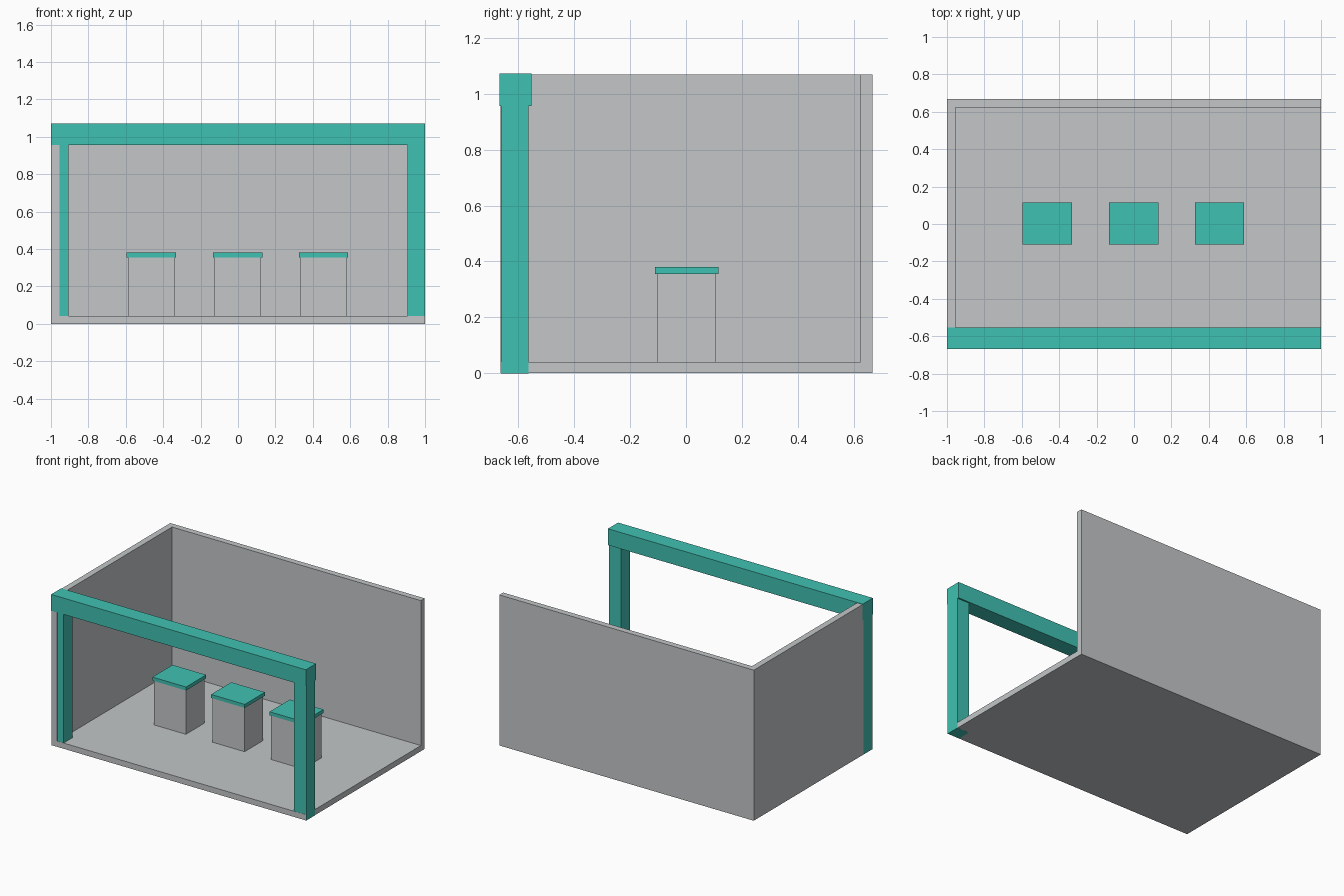
import bpy

if "Cube" in bpy.data.objects:
    bpy.data.objects.remove(bpy.data.objects["Cube"])


def material(name, color):
    m = bpy.data.materials.new(name)
    m.diffuse_color = (*color, 1.0)
    m.use_nodes = True
    m.node_tree.nodes["Principled BSDF"].inputs["Base Color"].default_value = m.diffuse_color
    return m


GREY = material("light_grey", (0.546, 0.565, 0.578))
TEAL = material("teal", (0.051, 0.533, 0.445))


def box(name, x, y, z, mat):
    """Axis-aligned box from (min, max) ranges."""
    lo, hi = zip(x, y, z)
    bpy.ops.mesh.primitive_cube_add(
        size=1, location=[(a + b) / 2 for a, b in zip(lo, hi)])
    ob = bpy.context.object
    ob.name = name
    ob.scale = [b - a for a, b in zip(lo, hi)]
    bpy.ops.object.transform_apply(location=False, rotation=False, scale=True)
    ob.data.materials.append(mat)
    return ob


FRONT, BACK, WALL_TOP, FLOOR_TOP = -0.663, 0.667, 1.069, 0.041
INNER_X, INNER_Y = -0.955, 0.624

# Booth shell: floor slab and two walls
box("floor", (-0.999, 0.999), (FRONT, BACK), (0.0005, FLOOR_TOP), GREY)
box("back_wall", (-0.999, 0.999), (INNER_Y, BACK), (FLOOR_TOP, WALL_TOP), GREY)
box("left_wall", (-0.999, INNER_X), (FRONT, INNER_Y), (FLOOR_TOP, WALL_TOP), GREY)

# Front frame: posts set just behind the front edge, thicker beam on top
post_y = (FRONT + 0.001, -0.564)
box("left_post", (-1, -0.905), post_y, (0.001, 0.96), TEAL)
box("right_post", (0.905, 1), post_y, (0, 0.96), TEAL)
box("top_beam", (-1, 1), (-0.667, -0.553), (0.956, 1.072), TEAL)

# Row of three pedestals with overhanging tops
for i, cx in enumerate((-0.463, -0.002, 0.457)):
    box(f"pedestal_{i + 1}", (cx - 0.126, cx + 0.126), (-0.103, 0.106),
        (FLOOR_TOP, 0.357), GREY)
    box(f"pedestal_top_{i + 1}", (cx - 0.132, cx + 0.132), (-0.11, 0.116),
        (0.356, 0.381), TEAL)
